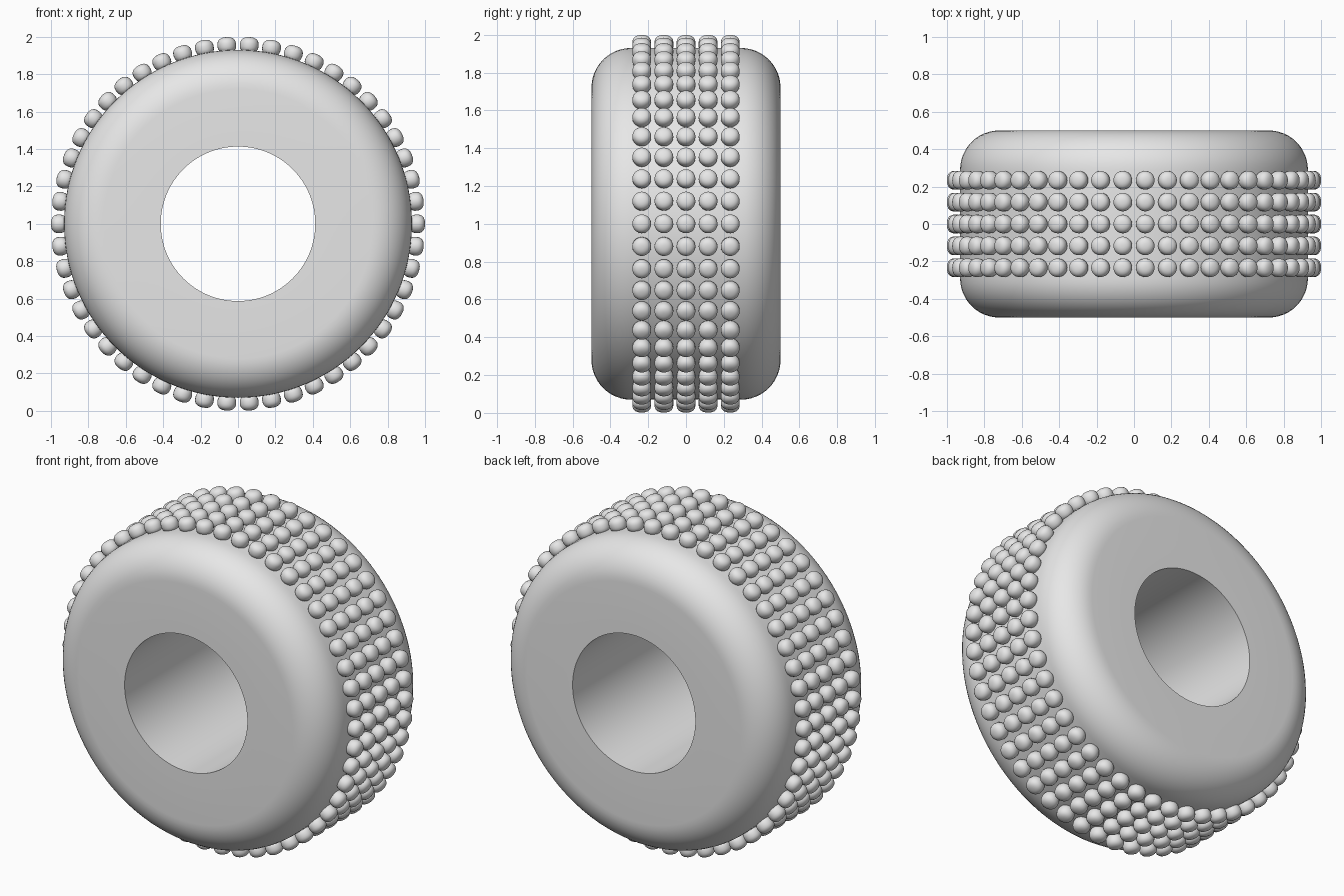
import bpy, bmesh, math
from mathutils import Matrix, Vector

cube = bpy.data.objects.get("Cube")
if cube:
    bpy.data.objects.remove(cube, do_unlink=True)

OUTER, BORE, HALF_WIDTH, FILLET = 0.93, 0.413, 0.5, 0.21
KNOBS, KNOB_R, KNOB_H, KNOB_DIST = 50, 0.05, 0.043, 0.957
ROW_PITCH, POWER = 0.117, 2.5

rubber = bpy.data.materials.new("grey_rubber")
rubber.use_nodes = True
grey = (0.8, 0.8, 0.8, 1)
rubber.diffuse_color = grey
rubber.node_tree.nodes["Principled BSDF"].inputs["Base Color"].default_value = grey


def add_object(name, mesh, location):
    obj = bpy.data.objects.new(name, mesh)
    obj.location = location
    bpy.context.collection.objects.link(obj)
    return obj


def finish_mesh(bm, name):
    mesh = bpy.data.meshes.new(name)
    bm.to_mesh(mesh)
    bm.free()
    mesh.materials.append(rubber)
    mesh.shade_smooth()
    return mesh


# Tyre body: a closed rounded cross-section spun around the axle
profile = [(BORE, HALF_WIDTH)]
for i in range(13):
    a = math.pi / 2 * (1 - i / 12)
    profile.append((OUTER - FILLET + FILLET * math.cos(a),
                    HALF_WIDTH - FILLET + FILLET * math.sin(a)))
profile += [(r, -y) for r, y in reversed(profile)]

bm = bmesh.new()
verts = [bm.verts.new((r, y, 0)) for r, y in profile]
edges = [bm.edges.new((verts[i], verts[(i + 1) % len(verts)])) for i in range(len(verts))]
bmesh.ops.spin(bm, geom=verts + edges, cent=(0, 0, 0), axis=(0, 1, 0),
               angle=2 * math.pi, steps=128)
bmesh.ops.remove_doubles(bm, verts=bm.verts, dist=0.0001)
bmesh.ops.recalc_face_normals(bm, faces=bm.faces)
tyre = add_object("tyre_body", finish_mesh(bm, "tyre_body"), (0, 0, 1))
bpy.context.view_layer.objects.active = tyre
tyre.select_set(True)
bpy.ops.object.shade_smooth_by_angle(angle=math.radians(35))

# One ring of rounded knobs, each standing radially on the tread
bm = bmesh.new()
for k in range(KNOBS):
    knob = bmesh.ops.create_uvsphere(bm, u_segments=20, v_segments=14, radius=1)["verts"]
    turn = Matrix.Rotation(2 * math.pi * k / KNOBS + math.pi / 2, 4, 'Y')
    for v in knob:
        # Swell the sphere into a slightly squared, flat-topped button
        rho = math.hypot(v.co.x, v.co.y)
        swell = (rho ** POWER + abs(v.co.z) ** POWER) ** (-1 / POWER)
        p = v.co * swell
        v.co = turn @ Vector((p.x * KNOB_R, p.y * KNOB_R, KNOB_DIST + p.z * KNOB_H))
ring = finish_mesh(bm, "knob_ring")

# Five rings side by side across the tread
for row in range(5):
    add_object(f"tread_knobs_row_{row + 1}", ring, (0, (row - 2) * ROW_PITCH, 1))
